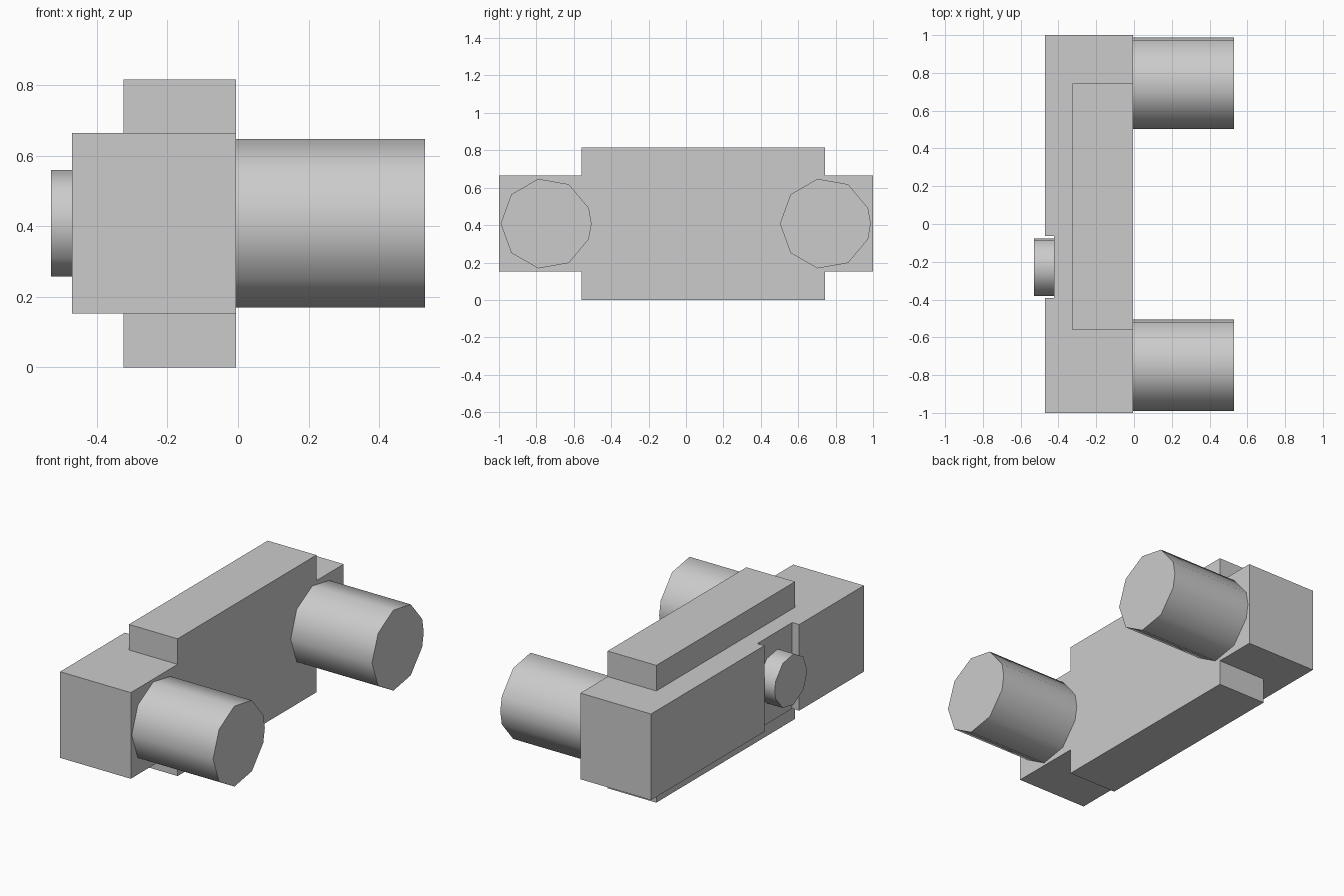
import bpy, bmesh
from math import sin, cos, radians, pi
from mathutils import Vector

if "Cube" in bpy.data.objects:
    bpy.data.objects.remove(bpy.data.objects["Cube"])

MID_Z = 0.408


def extrude(name, outline, offset):
    """Solid made by sweeping a flat outline of 3D points along an offset."""
    bm = bmesh.new()
    face = bm.faces.new([bm.verts.new(p) for p in outline])
    result = bmesh.ops.extrude_face_region(bm, geom=[face], use_keep_orig=True)
    moved = [g for g in result["geom"] if isinstance(g, bmesh.types.BMVert)]
    bmesh.ops.translate(bm, verts=moved, vec=Vector(offset))
    bmesh.ops.recalc_face_normals(bm, faces=bm.faces)
    mesh = bpy.data.meshes.new(name)
    bm.to_mesh(mesh)
    bm.free()
    obj = bpy.data.objects.new(name, mesh)
    bpy.context.collection.objects.link(obj)
    return obj


def peg(name, x0, x1, y, radius):
    """Nine-sided peg along x, with one extra seam point facing +y."""
    angles = [0] + [20 + 40 * i for i in range(9)]
    ring = [(x0, y + radius * cos(radians(a)), MID_Z + radius * sin(radians(a)))
            for a in angles]
    obj = extrude(name, ring, (x1 - x0, 0, 0))
    # smooth wall, flat caps
    for poly in obj.data.polygons:
        poly.use_smooth = abs(poly.normal.x) < 0.5
    for edge in obj.data.edges:
        a, b = (obj.data.vertices[v].co for v in edge.vertices)
        edge.use_edge_sharp = abs(a.x - b.x) < 1e-5
    return obj


# Long bar with a shallow notch in its back face
FRONT, BACK, NOTCH = -0.005, -0.47, -0.424
bar_outline = [(FRONT, -1), (FRONT, 1), (BACK, 1), (BACK, -0.064),
               (NOTCH, -0.064), (NOTCH, -0.392), (BACK, -0.392), (BACK, -1)]
body = extrude("body_bar", [(x, y, 0.152) for x, y in bar_outline], (0, 0, 0.512))

# Taller centre block, flush with the bar's front face
block_outline = [(FRONT, -0.56), (FRONT, 0.743), (-0.325, 0.743), (-0.325, -0.56)]
block = extrude("centre_block", [(x, y, 0) for x, y in block_outline], (0, 0, 0.816))
block.hide_render = True
block.hide_set(True)
union = body.modifiers.new("join_centre_block", 'BOOLEAN')
union.operation = 'UNION'
union.solver = 'EXACT'
union.object = block

# Two large pegs on the front face
for side, y in (("left", -0.748), ("right", 0.745)):
    peg(f"{side}_peg", FRONT, 0.53, y, 0.243)

# Small round stud sitting in the notch
peg("back_stud", NOTCH, -0.53, -0.229, 0.153)
